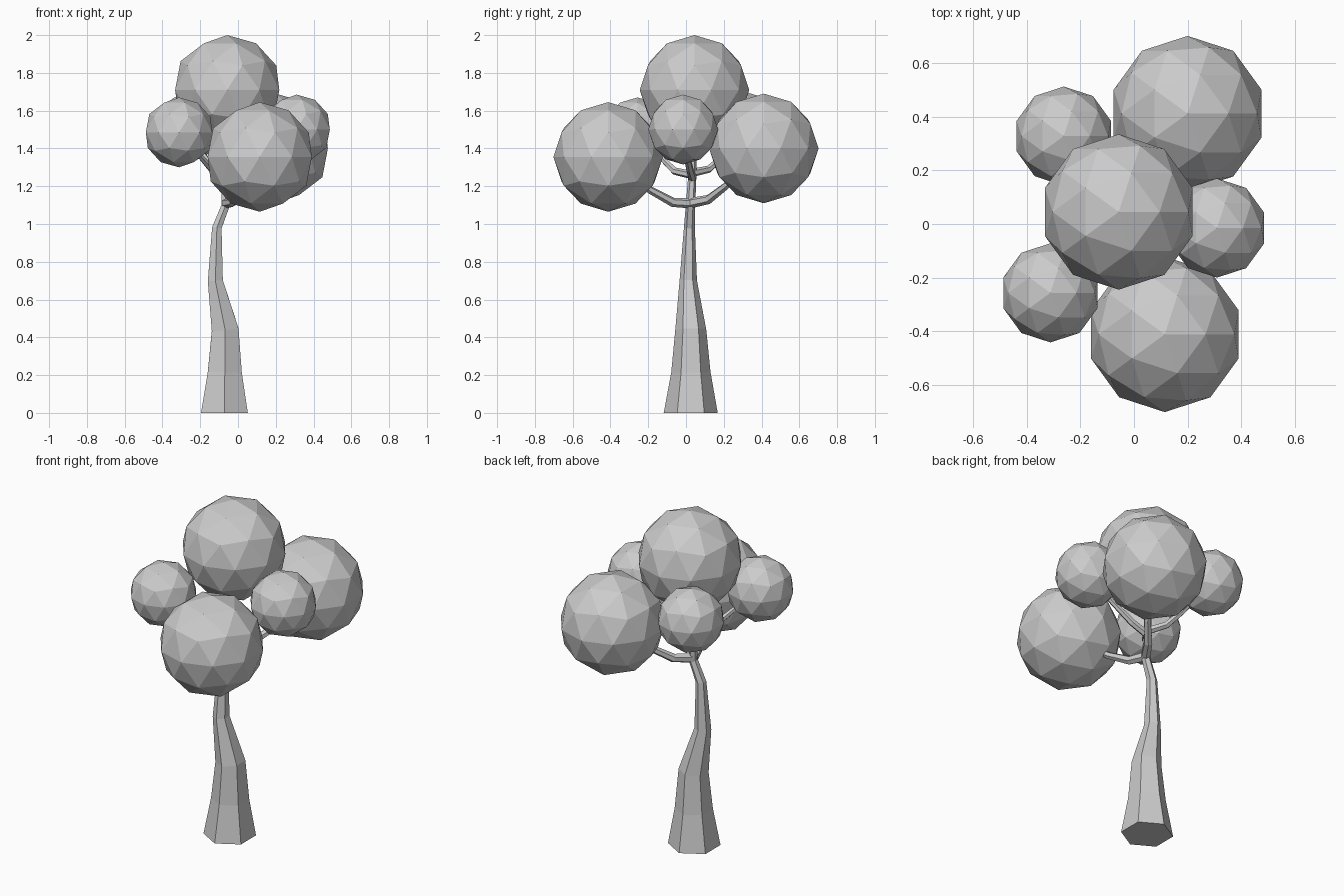
import bpy, bmesh, math
from mathutils import Vector

if "Cube" in bpy.data.objects:
    bpy.data.objects.remove(bpy.data.objects["Cube"])

grey = bpy.data.materials.new("plain grey")
grey.diffuse_color = (0.6, 0.6, 0.6, 1)
grey.use_nodes = True
grey.node_tree.nodes["Principled BSDF"].inputs["Base Color"].default_value = grey.diffuse_color


def finish(name, bm):
    mesh = bpy.data.meshes.new(name)
    bmesh.ops.recalc_face_normals(bm, faces=bm.faces[:])
    bm.to_mesh(mesh)
    bm.free()
    mesh.materials.append(grey)
    obj = bpy.data.objects.new(name, mesh)
    bpy.context.collection.objects.link(obj)


def tube(name, path, sides):
    """Flat-sided tapering tube through (x, y, z, radius) points."""
    bm = bmesh.new()
    pts = [Vector(p[:3]) for p in path]
    rings = []
    for i, p in enumerate(path):
        d = (pts[min(i + 1, len(pts) - 1)] - pts[max(i - 1, 0)]).normalized()
        if i == 0 and p[2] == 0:
            d = Vector((0, 0, 1))
        ref = Vector((0, 1, 0)) if abs(d.z) > 0.8 else Vector((0, 0, 1))
        v = (ref - d * ref.dot(d)).normalized()
        u = v.cross(d)
        ring = []
        for k in range(sides):
            a = 2 * math.pi * k / sides
            ring.append(bm.verts.new(pts[i] + p[3] * (v * math.cos(a) + u * math.sin(a))))
        rings.append(ring)
    for a, b in zip(rings, rings[1:]):
        for k in range(sides):
            n = (k + 1) % sides
            bm.faces.new((a[k], a[n], b[n], b[k]))
    bm.faces.new(rings[0])
    bm.faces.new(rings[-1])
    finish(name, bm)


def foliage(name, centre, radius):
    bm = bmesh.new()
    bmesh.ops.create_icosphere(bm, subdivisions=2, radius=radius)
    bmesh.ops.translate(bm, verts=bm.verts[:], vec=centre)
    finish(name, bm)


# Leaf clusters
foliage("top_foliage", (-0.057, 0.045, 1.71), 0.29)
foliage("front_foliage", (0.115, -0.412, 1.355), 0.29)
foliage("back_foliage", (0.20, 0.412, 1.40), 0.29)
foliage("left_front_foliage", (-0.312, -0.257, 1.485), 0.185)
foliage("left_back_foliage", (-0.262, 0.328, 1.51), 0.185)
foliage("right_foliage", (0.31, -0.015, 1.50), 0.185)

# Crooked trunk running up into the top cluster
tube("trunk", [
    (-0.072, 0.025, 0, 0.143), (-0.07, 0.026, 0.215, 0.104),
    (-0.068, 0.025, 0.44, 0.082), (-0.12, 0.012, 0.70, 0.046),
    (-0.112, 0.018, 0.98, 0.029), (-0.065, 0.024, 1.10, 0.025),
    (-0.07, 0.035, 1.28, 0.021), (-0.06, 0.04, 1.50, 0.016)], 6)

# Lower branches to the large clusters
tube("front_branch", [
    (-0.065, 0.03, 1.11, 0.028), (-0.03, -0.07, 1.115, 0.025),
    (0.02, -0.19, 1.18, 0.02), (0.08, -0.30, 1.27, 0.014)], 6)
tube("back_branch", [
    (-0.065, 0.02, 1.11, 0.028), (0.0, 0.12, 1.13, 0.025),
    (0.08, 0.21, 1.20, 0.02), (0.15, 0.32, 1.30, 0.014)], 6)

# Upper branches to the small clusters
tube("left_front_branch", [
    (-0.07, 0.03, 1.26, 0.022), (-0.13, -0.06, 1.28, 0.02),
    (-0.20, -0.14, 1.36, 0.016), (-0.27, -0.21, 1.44, 0.012)], 6)
tube("left_back_branch", [
    (-0.07, 0.03, 1.27, 0.022), (-0.13, 0.12, 1.29, 0.02),
    (-0.18, 0.20, 1.36, 0.016), (-0.23, 0.28, 1.45, 0.012)], 6)
tube("right_branch", [
    (-0.07, 0.035, 1.24, 0.022), (0.03, 0.02, 1.29, 0.02),
    (0.15, 0.0, 1.38, 0.016), (0.26, -0.01, 1.46, 0.012)], 6)
